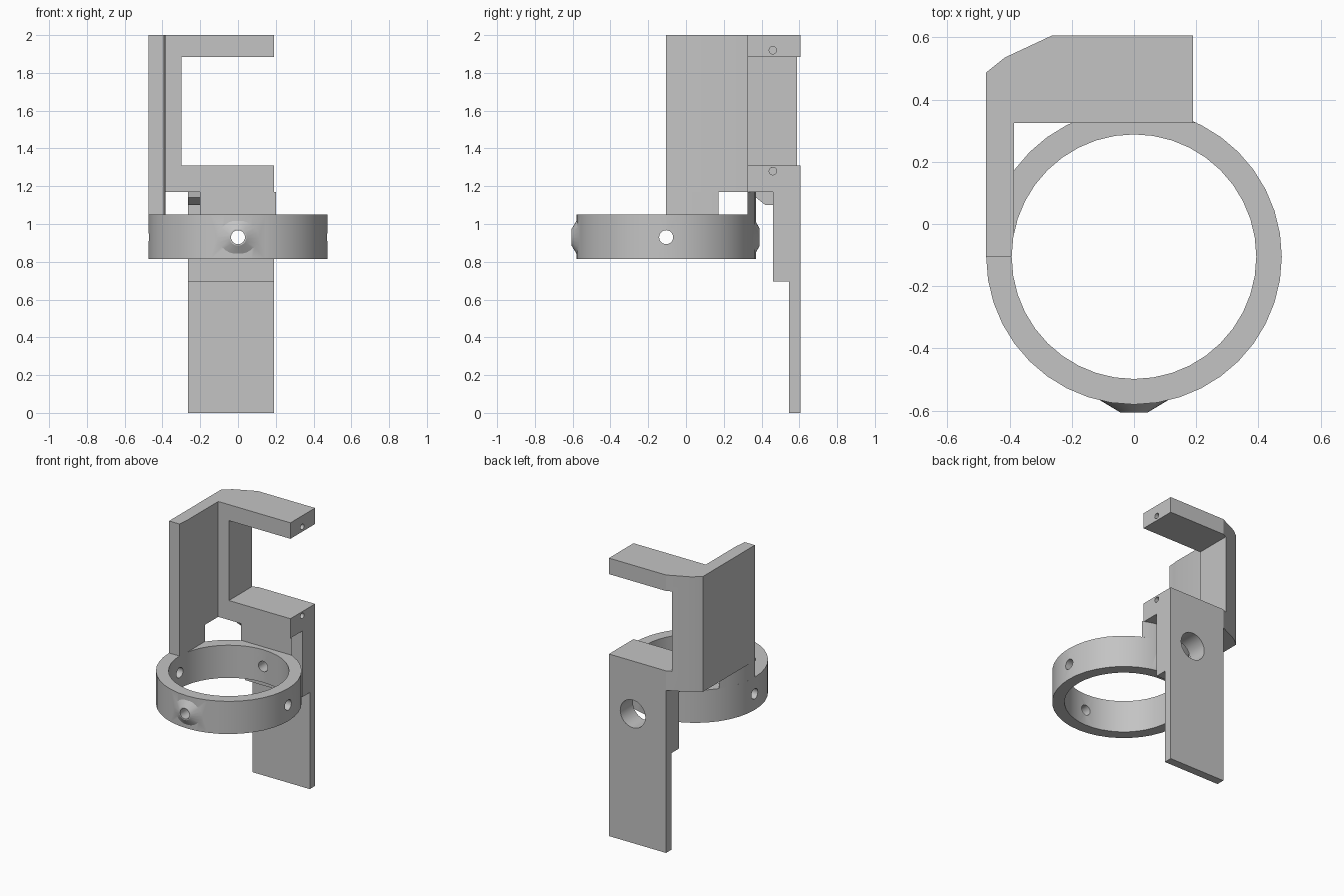
import bpy
import math
from mathutils import Matrix, Vector

cube = bpy.data.objects.get("Cube")
if cube:
    bpy.data.objects.remove(cube, do_unlink=True)

grey = bpy.data.materials.new("plain grey")
grey.use_nodes = True
GREY = (0.55, 0.55, 0.55, 1)
grey.diffuse_color = GREY
grey.node_tree.nodes["Principled BSDF"].inputs["Base Color"].default_value = GREY

CY = -0.105            # ring centre in y
R_OUT, R_IN = 0.475, 0.393
RING_LOW, RING_TOP, HOLE_Z = 0.815, 1.05, 0.93
SHELF = 1.17           # underside of the bracket


def arc(radius, start, end, steps):
    angles = [math.radians(start + (end - start) * i / steps) for i in range(steps + 1)]
    return [(radius * math.cos(a), CY + radius * math.sin(a)) for a in angles]


def prism(name, outline, low, high, axis="z"):
    """Extrude an outline along z, or a (y, z) outline along x."""
    n = len(outline)
    place = (lambda p, h: (p[0], p[1], h)) if axis == "z" else (lambda p, h: (h, p[0], p[1]))
    verts = [place(p, low) for p in outline] + [place(p, high) for p in outline]
    faces = [list(range(n))[::-1], list(range(n, 2 * n))]
    faces += [(i, (i + 1) % n, n + (i + 1) % n, n + i) for i in range(n)]
    mesh = bpy.data.meshes.new(name)
    mesh.from_pydata(verts, [], faces)
    mesh.materials.append(grey)
    obj = bpy.data.objects.new(name, mesh)
    bpy.context.collection.objects.link(obj)
    return obj


def box(name, x0, x1, y0, y1, z0, z1):
    return prism(name, [(x0, y0), (x1, y0), (x1, y1), (x0, y1)], z0, z1)


def rod(name, start, end, r0, r1=None, sides=24):
    """Cylinder or cone between two points."""
    start, end = Vector(start), Vector(end)
    bpy.ops.mesh.primitive_cone_add(vertices=sides, radius1=r0, radius2=r0 if r1 is None else r1,
                                    depth=(end - start).length)
    obj = bpy.context.object
    obj.name = name
    turn = (end - start).to_track_quat("Z", "Y").to_matrix().to_4x4()
    obj.data.transform(Matrix.Translation((start + end) / 2) @ turn)
    obj.location = (0, 0, 0)
    obj.data.materials.append(grey)
    return obj


def combine(obj, tool, operation="DIFFERENCE"):
    mod = obj.modifiers.new("cut", "BOOLEAN")
    mod.operation, mod.solver, mod.object = operation, "EXACT", tool
    bpy.context.view_layer.update()
    graph = bpy.context.evaluated_depsgraph_get()
    mesh = bpy.data.meshes.new_from_object(obj.evaluated_get(graph))
    obj.modifiers.clear()
    obj.data = mesh
    bpy.data.objects.remove(tool, do_unlink=True)


def bore():
    return prism("bore", arc(R_IN, 0, 351, 39), 0.5, 2.2)


# Ring with a raised boss at front and back, bored and drilled on four sides
ring = prism("ring", arc(R_OUT, 0, 351, 39), RING_LOW, RING_TOP)
for side, tip in ((-1, 0.5), (1, 0.495)):
    boss = rod("boss", (0, CY + side * 0.44, HOLE_Z), (0, CY + side * tip, HOLE_Z), 0.145, 0.045)
    # keep the wide root of the boss within the ring height
    combine(boss, box("trim", -1, 1, -1, 1, RING_LOW + 0.01, RING_TOP - 0.01), "INTERSECT")
    combine(ring, boss, "UNION")
combine(ring, bore())
combine(ring, rod("drill_x", (-1, CY, HOLE_Z), (1, CY, HOLE_Z), 0.037))
combine(ring, rod("drill_y", (0, -1, HOLE_Z), (0, 1, HOLE_Z), 0.037))

# Bracket: side wall, corner column and two arms around an open window
bracket = prism("bracket", [(-0.475, CY), (-0.385, CY), (-0.385, 0.325), (0.19, 0.325),
                            (0.19, 0.605), (-0.265, 0.605), (-0.415, 0.535), (-0.475, 0.487)],
                SHELF, 2.0)
combine(bracket, box("window", -0.30, 1, 0, 1, 1.31, 1.885))
combine(bracket, bore())
for z in (1.92, 1.28):
    combine(bracket, rod("pin_hole", (-0.15, 0.46, z), (0.5, 0.46, z), 0.02, sides=16))

# Curved feet that carry the bracket on the ring
edge = 180 - math.degrees(math.acos(0.385 / R_OUT))
wall_foot = prism("wall_foot", arc(R_OUT, 180, edge, 5) + [(-0.385, CY)], RING_TOP, SHELF)
combine(wall_foot, bore())
rise = math.degrees(math.asin(0.43 / R_OUT))
back_foot = prism("back_foot", arc(R_OUT, rise, 180 - rise, 6), RING_TOP, SHELF)

# Back plate, thicker in its upper half, with an access hole
back_plate = prism("back_plate", [(0.545, 0), (0.605, 0), (0.605, SHELF), (0.46, SHELF),
                                  (0.46, 0.695), (0.545, 0.695)], -0.265, 0.19, "x")
combine(back_plate, rod("access", (0, 0.4, HOLE_Z), (0, 0.8, HOLE_Z), 0.1, sides=32))

# Small gusset under the bracket
gusset = prism("gusset", [(0.365, SHELF), (0.37, 1.14), (0.42, 1.1), (0.46, 1.1), (0.46, SHELF)],
               -0.265, -0.2, "x")

# Smooth the round surfaces, keep the corners sharp
bpy.ops.object.select_all(action="DESELECT")
for part in (ring, bracket, wall_foot, back_foot, back_plate, gusset):
    part.select_set(True)
    bpy.context.view_layer.objects.active = part
bpy.ops.object.shade_smooth_by_angle(angle=math.radians(20))
